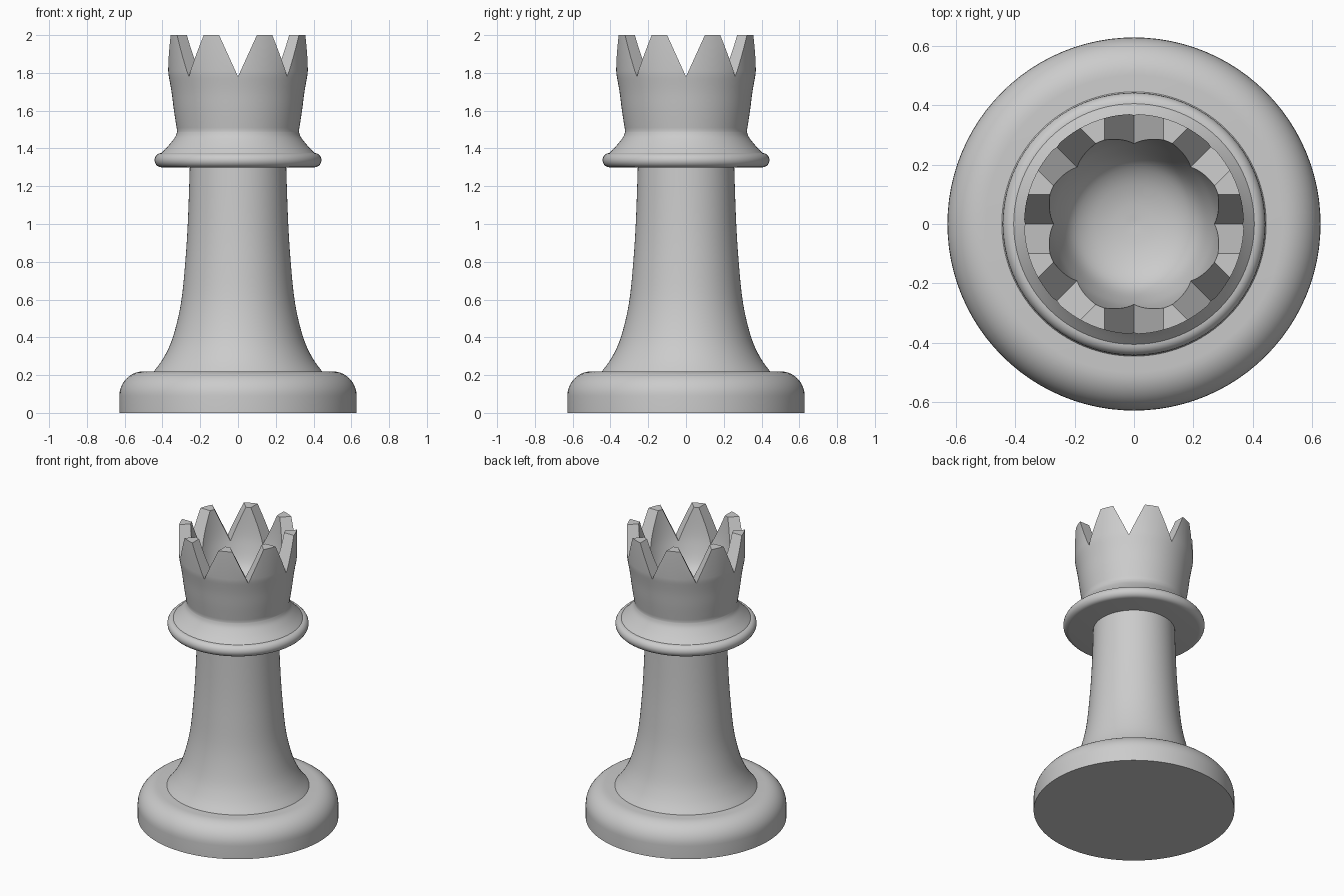
import bpy, bmesh, math
from mathutils import Vector, Matrix
from mathutils.geometry import interpolate_bezier

cube = bpy.data.objects.get("Cube")
if cube:
    bpy.data.objects.remove(cube, do_unlink=True)

SEGMENTS = 96
grey = bpy.data.materials.new("plain grey")
grey.use_nodes = True
colour = (0.6, 0.6, 0.6, 1)
grey.diffuse_color = colour
next(n for n in grey.node_tree.nodes
     if n.type == 'BSDF_PRINCIPLED').inputs["Base Color"].default_value = colour


def add_object(name, bm):
    bmesh.ops.recalc_face_normals(bm, faces=bm.faces)
    mesh = bpy.data.meshes.new(name)
    bm.to_mesh(mesh)
    bm.free()
    mesh.materials.append(grey)
    obj = bpy.data.objects.new(name, mesh)
    bpy.context.collection.objects.link(obj)
    return obj


def smooth_path(points, steps=5):
    """Smooth curve through (radius, height) points."""
    p = [Vector((r, 0, z)) for r, z in points]
    out = [p[0]]
    for i in range(len(p) - 1):
        before, after = p[max(i - 1, 0)], p[min(i + 2, len(p) - 1)]
        out += interpolate_bezier(p[i], p[i] + (p[i + 1] - before) / 6,
                                  p[i + 1] - (after - p[i]) / 6, p[i + 1], steps)[1:]
    return [(v.x, v.z) for v in out]


def arc(r, z, rx, rz, start, end, steps=10):
    """Elliptical arc in the profile plane, angles in degrees."""
    angles = [math.radians(start + (end - start) * i / steps) for i in range(steps + 1)]
    return [(r + rx * math.cos(a), z + rz * math.sin(a)) for a in angles]


def lathe(name, profile):
    bm = bmesh.new()
    verts = [bm.verts.new((r, 0, z)) for r, z in profile]
    edges = [bm.edges.new(pair) for pair in zip(verts, verts[1:])]
    bmesh.ops.spin(bm, geom=verts + edges, cent=(0, 0, 0), axis=(0, 0, 1),
                   angle=math.tau, steps=SEGMENTS, use_merge=True)
    bmesh.ops.remove_doubles(bm, verts=bm.verts, dist=1e-5)
    return add_object(name, bm)


def shade(obj):
    bpy.ops.object.select_all(action='DESELECT')
    obj.select_set(True)
    bpy.context.view_layer.objects.active = obj
    bpy.ops.object.shade_smooth_by_angle(angle=math.radians(30))


# Rounded foot
base = lathe("base", [(0, 0), (0.628, 0)] + arc(0.50, 0.09, 0.128, 0.13, 0, 90) + [(0, 0.22)])

# Flared stem
stem = lathe("stem", smooth_path([(0.445, 0.22), (0.395, 0.29), (0.345, 0.40), (0.302, 0.58),
                                  (0.279, 0.80), (0.265, 1.02), (0.255, 1.31)]))

# Rounded collar ring
collar = lathe("collar", [(0, 1.3)] + arc(0.405, 1.338, 0.037, 0.038, -90, 90) + [(0, 1.376)])

# Hollow crown: outer skirt and wall, rim, then the bowl inside
outer = (smooth_path([(0.405, 1.376), (0.368, 1.415), (0.333, 1.46), (0.322, 1.49)])
         + smooth_path([(0.322, 1.49), (0.339, 1.60), (0.352, 1.70), (0.367, 1.785)])[1:]
         + [(0.37, 1.81), (0.37, 2.0)])
bowl = smooth_path([(0.30, 2.0), (0.285, 1.86), (0.265, 1.76), (0.225, 1.65),
                    (0.17, 1.595), (0.09, 1.565), (0, 1.555)])
crown = lathe("crown", [(0, 1.376)] + outer + bowl)

# Eight V-shaped notches cut radially through the rim
bm = bmesh.new()
for k in range(8):
    turn = Matrix.Rotation(k * math.tau / 8, 3, 'Z')
    section = [(0, 1.78), (0.1023, 2.005), (-0.1023, 2.005)]
    inner, far = [[bm.verts.new(turn @ Vector((r, y, z))) for y, z in section]
                  for r in (0.25, 0.5)]
    bm.faces.new(inner)
    bm.faces.new(far[::-1])
    for i in range(3):
        j = (i + 1) % 3
        bm.faces.new((inner[i], far[i], far[j], inner[j]))
cutter = add_object("notch_cutter", bm)
cutter.hide_render = True
notches = crown.modifiers.new("notches", 'BOOLEAN')
notches.operation = 'DIFFERENCE'
notches.solver = 'EXACT'
notches.object = cutter
bpy.context.view_layer.objects.active = crown
bpy.ops.object.modifier_apply(modifier=notches.name)
bpy.data.objects.remove(cutter, do_unlink=True)

for part in (base, stem, collar, crown):
    shade(part)
